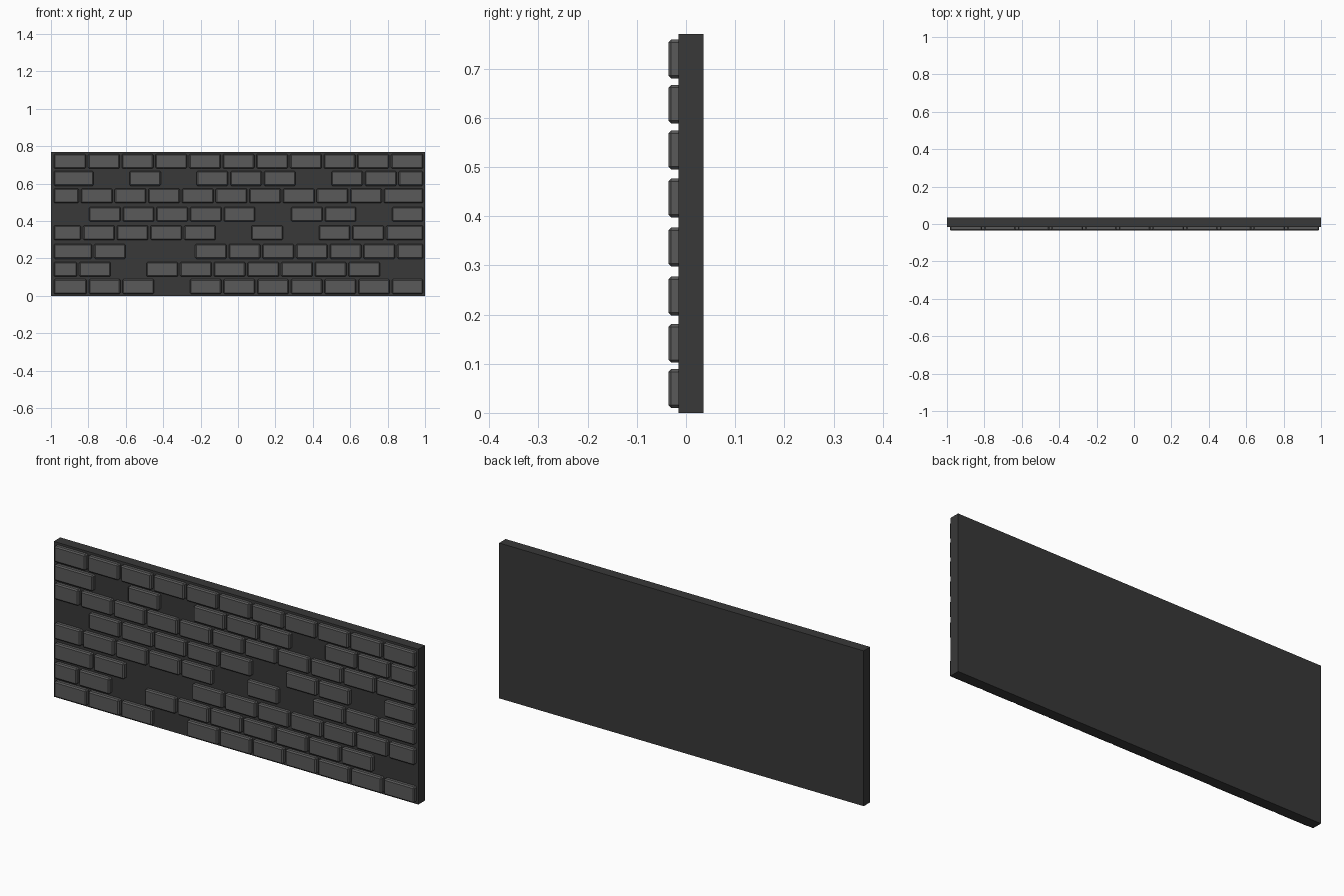
import bpy, bmesh
from mathutils import Vector

if "Cube" in bpy.data.objects:
    bpy.data.objects.remove(bpy.data.objects["Cube"])

FRONT, FACE, BACK = -0.036, -0.015, 0.036   # brick front, slab face, slab back
HALF, PITCH, GAP, COUNT = 0.985, 0.18, 0.012, 11
BEVEL = 0.006

# per course: bottom z, x of the first joint, missing brick indices
COURSES = [
    (0.010, -0.803, {3}),
    (0.102, -0.855, {2, 10}),
    (0.198, -0.775, {2, 3}),
    (0.298, -0.834, {5, 7}),
    (0.397, -0.802, {0, 6, 9}),
    (0.495, -0.845, set()),
    (0.588, -0.767, {1, 3, 7}),
    (0.680, -0.807, set()),
]
HEIGHT = 0.079


def material(name, v):
    m = bpy.data.materials.new(name)
    m.diffuse_color = (v, v, v, 1)
    m.use_nodes = True
    m.node_tree.nodes["Principled BSDF"].inputs["Base Color"].default_value = m.diffuse_color
    return m


def add_box(bm, lo, hi):
    lo, hi = Vector(lo), Vector(hi)
    verts = bmesh.ops.create_cube(bm, size=1)["verts"]
    bmesh.ops.scale(bm, vec=hi - lo, verts=verts)
    bmesh.ops.translate(bm, vec=(lo + hi) / 2, verts=verts)
    return verts


def finish(bm, name, mat):
    me = bpy.data.meshes.new(name)
    bm.to_mesh(me)
    bm.free()
    ob = bpy.data.objects.new(name, me)
    bpy.context.collection.objects.link(ob)
    me.materials.append(mat)
    return ob


# mortar backing slab
bm = bmesh.new()
add_box(bm, (-1, FACE, 0), (1, BACK, 0.77))
finish(bm, "backing_slab", material("mortar", 0.04))

# raised brick courses, edges chamfered except where they meet the slab
brick_mat = material("brick", 0.1)
for row, (z, joint, missing) in enumerate(COURSES):
    bm = bmesh.new()
    for i in range(COUNT):
        if i in missing:
            continue
        x0 = -HALF if i == 0 else joint + (i - 1) * PITCH + GAP / 2
        x1 = HALF + 0.005 if i == COUNT - 1 else joint + i * PITCH - GAP / 2
        add_box(bm, (x0, FRONT, z), (x1, FACE, z + HEIGHT))
    edges = [e for e in bm.edges if min(v.co.y for v in e.verts) < FACE - 0.01]
    bmesh.ops.bevel(bm, geom=edges, offset=BEVEL, segments=1, affect='EDGES')
    finish(bm, f"brick_course_{row + 1}", brick_mat)
